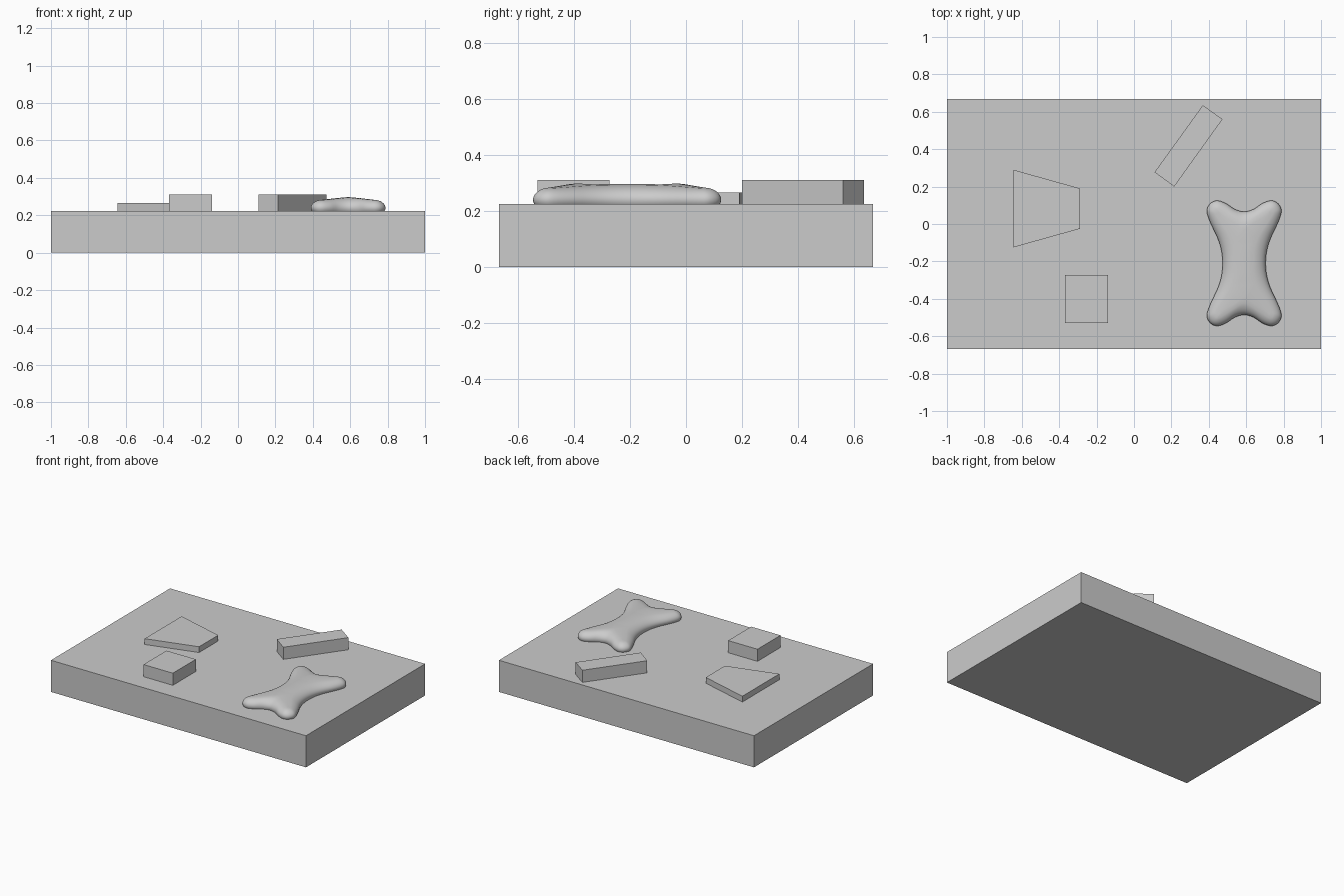
import bpy, bmesh, math
from mathutils import Vector

cube = bpy.data.objects.get("Cube")
if cube:
    bpy.data.objects.remove(cube, do_unlink=True)

grey = bpy.data.materials.new("plain_grey")
grey.use_nodes = True
colour = (0.6, 0.6, 0.6, 1)
grey.diffuse_color = colour
grey.node_tree.nodes["Principled BSDF"].inputs["Base Color"].default_value = colour

TOP = 0.224


def finish(bm, name):
    bmesh.ops.recalc_face_normals(bm, faces=bm.faces)
    mesh = bpy.data.meshes.new(name)
    bm.to_mesh(mesh)
    bm.free()
    mesh.materials.append(grey)
    obj = bpy.data.objects.new(name, mesh)
    bpy.context.collection.objects.link(obj)
    return obj


def prism(name, outline, bottom, top):
    """Extrude a flat outline straight up."""
    bm = bmesh.new()
    face = bm.faces.new([bm.verts.new((x, y, bottom)) for x, y in outline])
    up = bmesh.ops.extrude_face_region(bm, geom=[face], use_keep_orig=True)["geom"]
    moved = [v for v in up if isinstance(v, bmesh.types.BMVert)]
    bmesh.ops.translate(bm, verts=moved, vec=(0, 0, top - bottom))
    return finish(bm, name)


def rectangle(x0, x1, y0, y1):
    return [(x0, y0), (x1, y0), (x1, y1), (x0, y1)]


# Slab and the three straight-sided blocks
prism("base_slab", rectangle(-1, 1, -0.667, 0.667), 0, TOP)
prism("square_block", rectangle(-0.37, -0.14, -0.53, -0.272), TOP, 0.31)
prism("tapered_plate", [(-0.645, -0.125), (-0.288, -0.025), (-0.288, 0.19), (-0.645, 0.29)],
      TOP, 0.265)
prism("slanted_bar", [(0.11, 0.277), (0.215, 0.2), (0.473, 0.56), (0.368, 0.635)], TOP, 0.31)

# Bone: a quarter of the rim, each point paired with a point on the ridge
quarter = [
    (0, .276, 0, .18), (.05, .289, .05, .215), (.095, .319, .1, .245),
    (.14, .335, .128, .27), (.175, .325, .132, .275), (.197, .295, .134, .27),
    (.197, .262, .13, .26), (.175, .205, .09, .21), (.142, .135, .04, .14),
    (.122, .07, .02, .07), (.115, 0, .02, 0),
]


def mirrored(points, sx, sy):
    return [(x * sx, y * sy, u * sx, v * sy) for x, y, u, v in points]


half = quarter + mirrored(quarter[-2::-1], 1, -1)
loop = [Vector(p) for p in half + mirrored(half[-2:0:-1], -1, 1)]


def smooth_loop(points, steps):
    """Closed Catmull-Rom curve through the points."""
    out, n = [], len(points)
    for i in range(n):
        a, b, c, d = (points[(i + k) % n] for k in (-1, 0, 1, 2))
        for s in range(steps):
            t = s / steps
            out.append(b + (c - a) * (t / 2) + (2 * a - 5 * b + 4 * c - d) * (t * t / 2)
                       + (3 * b - a - 3 * c + d) * (t ** 3 / 2))
    return out


curve = smooth_loop(loop, 3)
bm = bmesh.new()
rings = []
LAYERS = 12
for k in range(LAYERS):
    angle = -0.5 + (math.pi / 2 + 0.5) * k / LAYERS
    if k == LAYERS - 1:
        angle = math.pi / 2
    ring = []
    for x, y, u, v in curve:
        height = 0.058 - 0.11 * abs(u)
        c = math.cos(angle)
        ring.append(bm.verts.new((0.589 + u + (x - u) * c, -0.21 + v + (y - v) * c,
                                  0.24 + height * math.sin(angle))))
    rings.append(ring)
n = len(curve)
for low, high in zip(rings, rings[1:]):
    for i in range(n):
        j = (i + 1) % n
        bm.faces.new((low[i], low[j], high[j], high[i]))
cap = bm.faces.new(rings[-1])
bmesh.ops.triangulate(bm, faces=[cap])
bone = finish(bm, "rounded_bone")
for poly in bone.data.polygons:
    poly.use_smooth = True
